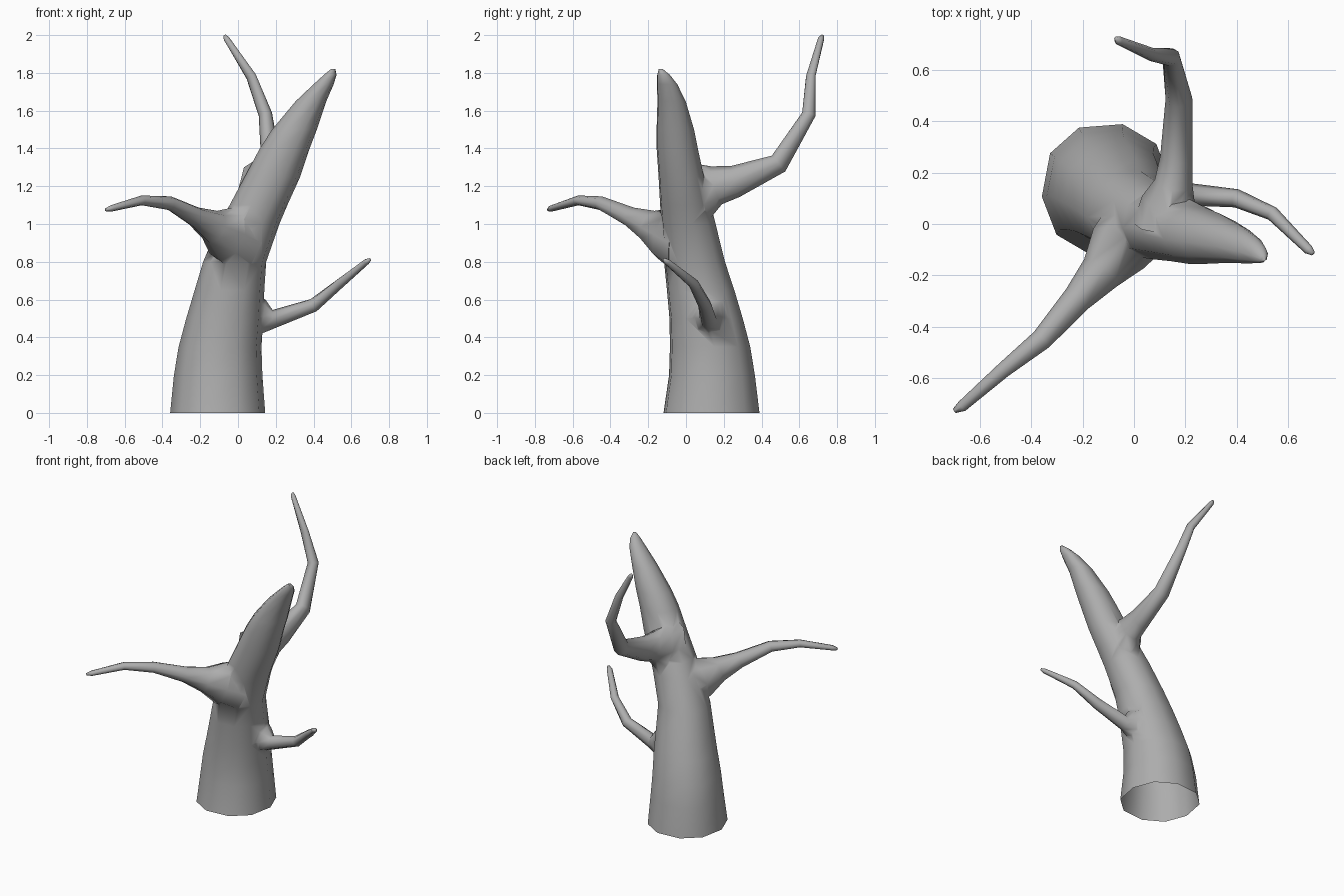
import bpy, bmesh, math
from mathutils import Vector

if "Cube" in bpy.data.objects:
    bpy.data.objects.remove(bpy.data.objects["Cube"])


def skin_rings(name, rings):
    """Closed tube through a list of equal-length point rings."""
    bm = bmesh.new()
    rows = [[bm.verts.new(p) for p in ring] for ring in rings]
    n = len(rows[0])
    for a, b in zip(rows, rows[1:]):
        for i in range(n):
            j = (i + 1) % n
            bm.faces.new((a[i], a[j], b[j], b[i]))
    bm.faces.new(rows[0][::-1])
    bm.faces.new(rows[-1])
    bmesh.ops.recalc_face_normals(bm, faces=bm.faces)
    mesh = bpy.data.meshes.new(name)
    bm.to_mesh(mesh)
    bm.free()
    obj = bpy.data.objects.new(name, mesh)
    bpy.context.collection.objects.link(obj)
    mesh.materials.append(bark)
    return obj


def circle(n, phase=0.0, power=1.0):
    """Unit circle; power below 1 makes it slightly boxy."""
    def shape(v):
        return math.copysign(abs(v) ** power, v)
    angles = [phase + math.tau * i / n for i in range(n)]
    return [(shape(math.cos(a)), shape(math.sin(a))) for a in angles]


def branch(name, path, sides=8):
    """Tapered tube; path rows are (x, y, z, side radius, upright radius)."""
    pts = [Vector(p[:3]) for p in path]
    rings = []
    for i, p in enumerate(pts):
        d1 = (p - pts[max(i - 1, 0)]).normalized()
        d2 = (pts[min(i + 1, len(pts) - 1)] - p).normalized()
        t = (d1 + d2).normalized()
        side = t.cross(Vector((0, 0, 1))).normalized()
        up = side.cross(t)
        rings.append([p + side * (c * path[i][3]) + up * (s * path[i][4])
                      for c, s in circle(sides)])
    return skin_rings(name, rings)


# Dark grey bark
bark = bpy.data.materials.new("bark")
bark.diffuse_color = (0.42, 0.42, 0.42, 1)
bark.use_nodes = True
bark.node_tree.nodes["Principled BSDF"].inputs["Base Color"].default_value = bark.diffuse_color

# Trunk: level cross-sections (z, xmin, xmax, ymin, ymax)
levels = [
    (0.00, -0.36, 0.145, -0.125, 0.395),
    (0.20, -0.34, 0.13, -0.095, 0.37),
    (0.35, -0.315, 0.125, -0.09, 0.345),
    (0.50, -0.275, 0.135, -0.092, 0.305),
    (0.65, -0.23, 0.14, -0.105, 0.26),
    (0.80, -0.185, 0.15, -0.12, 0.21),
    (1.00, -0.10, 0.22, -0.133, 0.16),
    (1.10, -0.045, 0.262, -0.14, 0.135),
    (1.25, 0.035, 0.33, -0.148, 0.098),
    (1.40, 0.115, 0.38, -0.158, 0.065),
    (1.50, 0.18, 0.418, -0.158, 0.045),
    (1.65, 0.305, 0.468, -0.153, 0.0),
    (1.74, 0.40, 0.507, -0.155, -0.045),
    (1.79, 0.455, 0.522, -0.153, -0.085),
    (1.82, 0.492, 0.515, -0.145, -0.122),
]
rings = [[((x0 + x1) / 2 + c * (x1 - x0) / 2, (y0 + y1) / 2 + s * (y1 - y0) / 2, z)
          for c, s in circle(10, 0.09, 0.92)] for z, x0, x1, y0, y1 in levels]
trunk = skin_rings("tree_trunk", rings)

# Three bare branches with flared collars
branches = [
    branch("front_left_branch", [
        (0.02, 0.0, 0.90, 0.14, 0.17),
        (-0.06, -0.095, 0.945, 0.125, 0.15),
        (-0.13, -0.19, 0.985, 0.083, 0.09),
        (-0.22, -0.29, 1.035, 0.058, 0.055),
        (-0.36, -0.45, 1.11, 0.042, 0.037),
        (-0.51, -0.57, 1.125, 0.030, 0.026),
        (-0.67, -0.71, 1.083, 0.022, 0.017),
        (-0.70, -0.728, 1.075, 0.010, 0.008)]),
    branch("back_branch", [
        (0.125, -0.01, 1.16, 0.13, 0.20),
        (0.135, 0.09, 1.175, 0.105, 0.15),
        (0.155, 0.16, 1.205, 0.075, 0.105),
        (0.165, 0.26, 1.225, 0.063, 0.085),
        (0.175, 0.49, 1.32, 0.052, 0.055),
        (0.145, 0.65, 1.58, 0.036, 0.037),
        (0.07, 0.66, 1.78, 0.026, 0.028),
        (-0.06, 0.715, 1.98, 0.017, 0.017),
        (-0.07, 0.723, 1.998, 0.008, 0.008)]),
    branch("right_branch", [
        (0.07, 0.12, 0.51, 0.12, 0.14),
        (0.135, 0.12, 0.508, 0.075, 0.09),
        (0.185, 0.118, 0.495, 0.045, 0.05),
        (0.40, 0.10, 0.57, 0.036, 0.036),
        (0.54, 0.04, 0.685, 0.028, 0.027),
        (0.68, -0.10, 0.80, 0.019, 0.016),
        (0.698, -0.115, 0.812, 0.009, 0.008)]),
]

# Fuse the branches into the trunk
for b in branches:
    mod = trunk.modifiers.new("join_" + b.name, 'BOOLEAN')
    mod.operation = 'UNION'
    mod.solver = 'EXACT'
    mod.object = b
bpy.context.view_layer.update()
dg = bpy.context.evaluated_depsgraph_get()
fused = bpy.data.meshes.new_from_object(trunk.evaluated_get(dg))
trunk.modifiers.clear()
trunk.data = fused
for b in branches:
    bpy.data.objects.remove(b)

# Open the underside of the trunk
bm = bmesh.new()
bm.from_mesh(fused)
floor = [f for f in bm.faces if all(v.co.z < 0.001 for v in f.verts)]
bmesh.ops.delete(bm, geom=floor, context='FACES')
bm.to_mesh(fused)
bm.free()

bpy.context.view_layer.objects.active = trunk
trunk.select_set(True)
bpy.ops.object.shade_smooth_by_angle(angle=math.radians(75))
